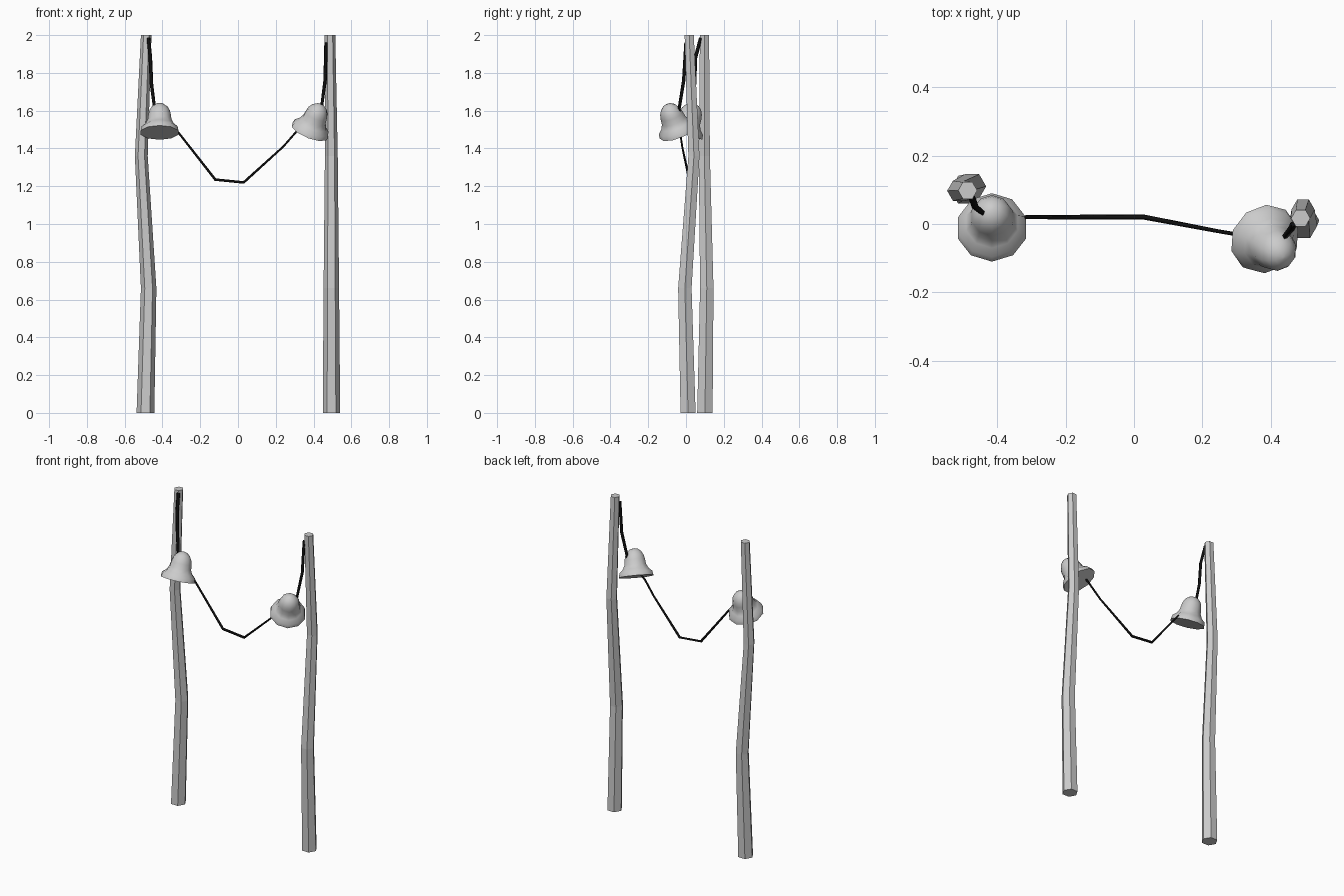
import bpy, bmesh, math
from mathutils import Vector

if "Cube" in bpy.data.objects:
    bpy.data.objects.remove(bpy.data.objects["Cube"])


def loft(name, rings, sides, start=0.0):
    """Stack horizontal polygon rings (x, y, z, r) into a closed solid."""
    bm = bmesh.new()
    loops = []
    for x, y, z, r in rings:
        loops.append([bm.verts.new((x + r * math.cos(start + 2 * math.pi * i / sides),
                                    y + r * math.sin(start + 2 * math.pi * i / sides), z))
                      for i in range(sides)])
    for a, b in zip(loops, loops[1:]):
        for i in range(sides):
            j = (i + 1) % sides
            bm.faces.new((a[i], a[j], b[j], b[i]))
    bm.faces.new(list(reversed(loops[0])))
    bm.faces.new(loops[-1])
    mesh = bpy.data.meshes.new(name)
    bm.to_mesh(mesh)
    bm.free()
    obj = bpy.data.objects.new(name, mesh)
    bpy.context.collection.objects.link(obj)
    return obj


# Crooked hexagonal poles
loft("left_pole", [(-0.49, 0.10, 0, 0.047), (-0.473, 0.11, 0.66, 0.041),
                   (-0.512, 0.097, 1.36, 0.034), (-0.486, 0.098, 2, 0.028)], 6)
loft("right_pole", [(0.495, 0.011, 0, 0.046), (0.494, -0.006, 0.66, 0.041),
                    (0.494, 0.042, 1.36, 0.034), (0.482 + 0.005, 0.017, 2, 0.028)], 6)

# Bells: flared profile (radius, height) tilted along an axis
profile = [(0.105, 0), (0.1, 0.024), (0.079, 0.043), (0.066, 0.068), (0.062, 0.098),
           (0.056, 0.122), (0.043, 0.144), (0.024, 0.159), (0.004, 0.164)]


def bell(name, rim_centre, axis):
    obj = loft(name, [(0, 0, h, r) for r, h in profile], 10, -math.pi / 2)
    obj.location = rim_centre
    obj.rotation_mode = 'QUATERNION'
    obj.rotation_quaternion = Vector((0, 0, 1)).rotation_difference(Vector(axis).normalized())
    bpy.ops.object.select_all(action='DESELECT')
    obj.select_set(True)
    bpy.context.view_layer.objects.active = obj
    bpy.ops.object.shade_smooth_by_angle(angle=math.radians(42))


bell("left_bell", (-0.415, -0.012, 1.484), (0, 0.36, 0.93))
bell("right_bell", (0.38, -0.042, 1.49), (0.35, -0.35, 0.87))

# Sagging rope tied to both pole tops, passing through the bells
path = [(-0.474, 0.078, 1.985, 0.010), (-0.464, 0.05, 1.88, 0.010), (-0.458, 0.045, 1.74, 0.010),
        (-0.44, 0.03, 1.6, 0.009), (-0.32, 0.02, 1.49, 0.006), (-0.12, 0.02, 1.235, 0.008),
        (0.03, 0.02, 1.22, 0.008), (0.24, -0.02, 1.41, 0.006), (0.31, -0.032, 1.49, 0.006),
        (0.44, -0.038, 1.6, 0.009), (0.461, -0.012, 1.76, 0.010), (0.466, 0.0, 1.96, 0.010)]
curve = bpy.data.curves.new("rope", 'CURVE')
curve.dimensions = '3D'
curve.bevel_depth = 1.0
curve.bevel_resolution = 0
curve.use_fill_caps = True
spline = curve.splines.new('POLY')
spline.points.add(len(path) - 1)
for point, (x, y, z, r) in zip(spline.points, path):
    point.co = (x, y, z, 1)
    point.radius = r
rope = bpy.data.objects.new("rope", curve)
bpy.context.collection.objects.link(rope)
black = bpy.data.materials.new("black_rope")
black.diffuse_color = (0.005, 0.005, 0.005, 1)
black.use_nodes = True
black.node_tree.nodes["Principled BSDF"].inputs["Base Color"].default_value = black.diffuse_color
curve.materials.append(black)
